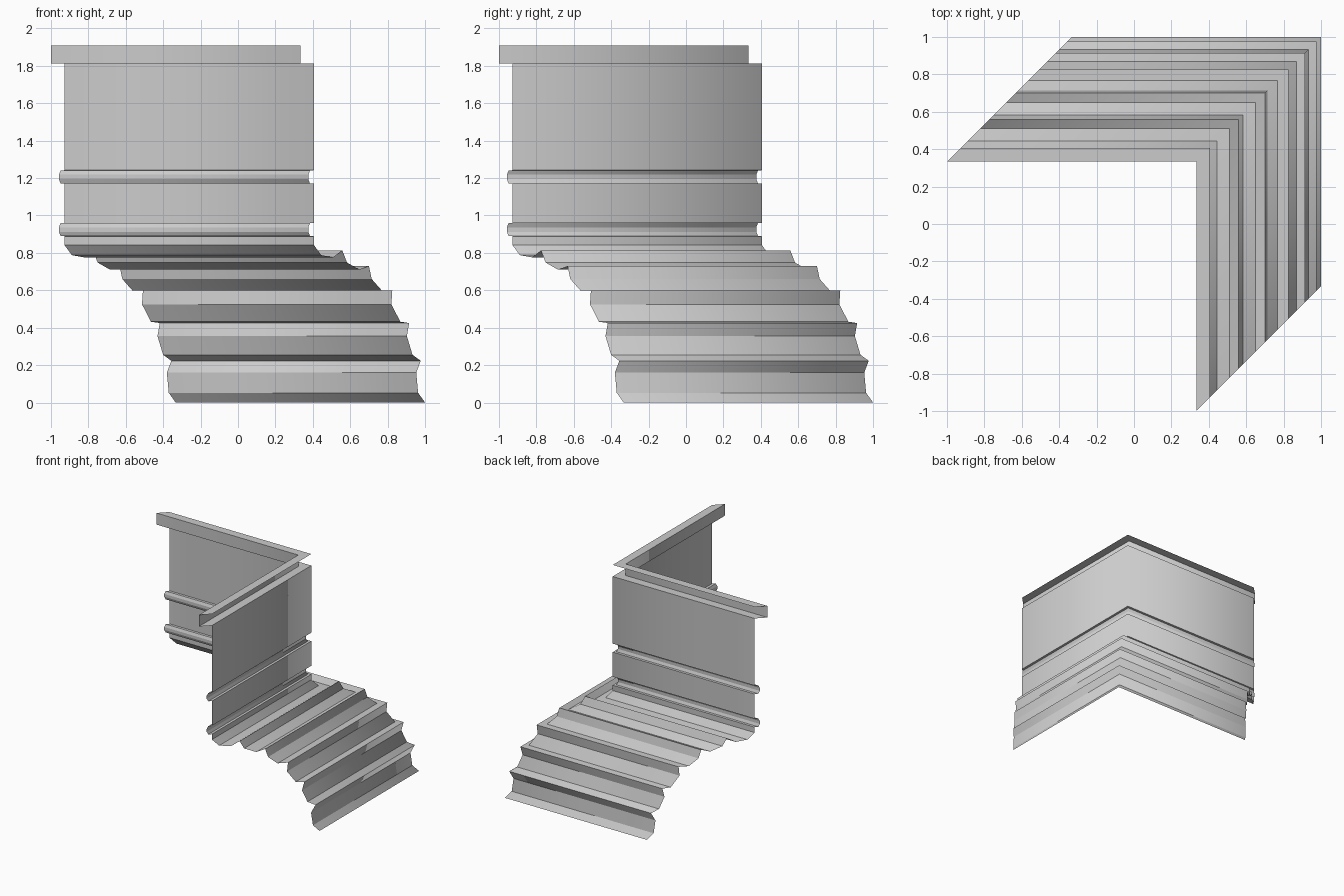
import bpy
import bmesh

if "Cube" in bpy.data.objects:
    bpy.data.objects.remove(bpy.data.objects["Cube"], do_unlink=True)

ARM = 4 / 3  # length of each arm of the mitred corner

grey = bpy.data.materials.new("plain grey")
grey.use_nodes = True
colour = (0.6, 0.6, 0.6, 1)
grey.diffuse_color = colour
grey.node_tree.nodes["Principled BSDF"].inputs["Base Color"].default_value = colour


def bead(z):
    """Half-round rib pressed out of the wall, centred at height z."""
    return [(0.405, z + 0.036), (0.385, z + 0.035), (0.376, z + 0.012),
            (0.376, z - 0.012), (0.385, z - 0.035), (0.405, z - 0.036)]


# Cross-section as (offset from the centre, height), from top to bottom
lip = [(0.405, 1.91), (0.333, 1.91), (0.333, 1.812), (0.405, 1.812)]
foot_curve = [(0.405, 0.843), (0.445, 0.788), (0.51, 0.776)]
steps = [(0.558, 0.813), (0.583, 0.748), (0.65, 0.71), (0.70, 0.73),
         (0.715, 0.66), (0.768, 0.6), (0.825, 0.6), (0.82, 0.525),
         (0.868, 0.432), (0.915, 0.425), (0.903, 0.355), (0.933, 0.255),
         (0.977, 0.223), (0.953, 0.16), (0.963, 0.052), (1.0, 0.0)]
profile = lip + bead(1.206) + bead(0.925) + foot_curve + steps


def corner_moulding(name, section):
    """Sweep a section along two arms that meet in a mitred right angle."""
    bm = bmesh.new()
    rows = [[bm.verts.new(p) for p in ((d - ARM, d, z), (d, d, z), (d, d - ARM, z))]
            for d, z in section]
    for upper, lower in zip(rows, rows[1:]):
        for i in range(2):
            face = bm.faces.new((upper[i], upper[i + 1], lower[i + 1], lower[i]))
            face.smooth = True
            face.normal_flip()
    bm.normal_update()
    # Crisp folds along the arms, soft shading around the corner
    for row in rows:
        for a, b in zip(row, row[1:]):
            edge = bm.edges.get((a, b))
            edge.smooth = len(edge.link_faces) == 2 and edge.calc_face_angle() < 0.2
    mesh = bpy.data.meshes.new(name)
    bm.to_mesh(mesh)
    bm.free()
    mesh.materials.append(grey)
    obj = bpy.data.objects.new(name, mesh)
    bpy.context.collection.objects.link(obj)
    return obj


corner_moulding("corner_moulding", profile)
